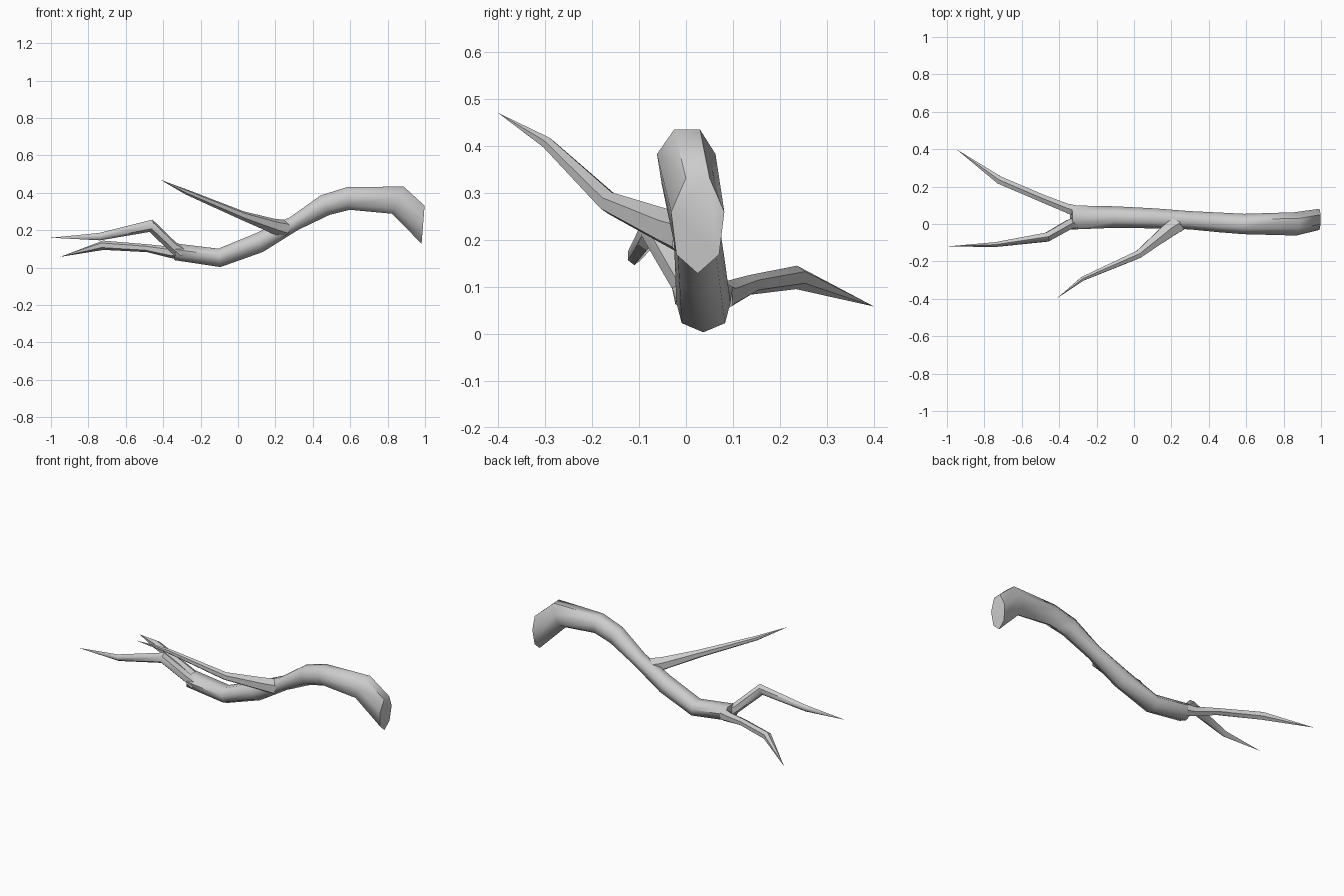
import bpy, bmesh, math
from mathutils import Vector

if "Cube" in bpy.data.objects:
    bpy.data.objects.remove(bpy.data.objects["Cube"])


def limb(name, rings, sides=7, end_dir=None, cap=False):
    """Tube through rings (x, y, z, half width, half height); zero width makes a pointed tip."""
    bm = bmesh.new()
    pts = [Vector(r[:3]) for r in rings]
    loops = []
    for i, (x, y, z, rw, rh) in enumerate(rings):
        if rw == 0:
            loops.append([bm.verts.new(pts[i])])
            continue
        before = (pts[i] - pts[i - 1]).normalized() if i else Vector()
        after = (pts[i + 1] - pts[i]).normalized() if i < len(pts) - 1 else Vector()
        t = (before + after).normalized()
        if i == 0 and end_dir:
            t = Vector(end_dir).normalized()
        side = t.cross(Vector((0, 0, 1))).normalized()
        up = side.cross(t)
        # one corner of each ring points straight down
        loops.append([bm.verts.new(pts[i] + side * rw * math.sin(a) - up * rh * math.cos(a))
                      for a in (2 * math.pi * k / sides for k in range(sides))])
    for a, b in zip(loops, loops[1:]):
        for k in range(sides):
            n = (k + 1) % sides
            if len(b) == 1:
                bm.faces.new((a[k], a[n], b[0]))
            else:
                bm.faces.new((a[k], a[n], b[n], b[k]))
    if cap:
        for ring in (loops[0], loops[-1]):
            if len(ring) > 1:
                bm.faces.new(ring)
    bmesh.ops.recalc_face_normals(bm, faces=bm.faces)
    me = bpy.data.meshes.new(name)
    bm.to_mesh(me)
    bm.free()
    ob = bpy.data.objects.new(name, me)
    bpy.context.collection.objects.link(ob)
    bpy.ops.object.select_all(action='DESELECT')
    ob.select_set(True)
    bpy.context.view_layer.objects.active = ob
    bpy.ops.object.shade_smooth_by_angle(angle=math.radians(55))
    return ob


# crooked main stem, from the thick broken end to the fork
limb("main_stem", [
    (0.99, 0.025, 0.235, 0.058, 0.107),
    (0.855, 0.0, 0.365, 0.064, 0.083),
    (0.59, 0.0, 0.373, 0.056, 0.064),
    (0.465, 0.008, 0.337, 0.054, 0.06),
    (0.30, 0.02, 0.238, 0.05, 0.042),
    (0.11, 0.03, 0.135, 0.055, 0.056),
    (-0.10, 0.037, 0.055, 0.059, 0.052),
    (-0.335, 0.035, 0.087, 0.066, 0.047),
], end_dir=(-1, 0, 0.08), cap=True)

# long side twig
limb("side_twig", [
    (0.25, 0.01, 0.208, 0.05, 0.048),
    (0.19, -0.03, 0.222, 0.045, 0.04),
    (0.025, -0.162, 0.278, 0.024, 0.024),
    (-0.275, -0.293, 0.404, 0.013, 0.014),
    (-0.415, -0.40, 0.47, 0, 0),
], sides=6)

# low twig of the fork
limb("fork_twig_low", [
    (-0.31, 0.07, 0.08, 0.034, 0.038),
    (-0.36, 0.085, 0.082, 0.028, 0.03),
    (-0.485, 0.135, 0.104, 0.024, 0.021),
    (-0.72, 0.235, 0.12, 0.024, 0.025),
    (-0.95, 0.40, 0.058, 0, 0),
], sides=6)

# high kinked twig of the fork
limb("fork_twig_high", [
    (-0.30, 0.01, 0.08, 0.036, 0.04),
    (-0.345, -0.002, 0.108, 0.03, 0.03),
    (-0.465, -0.07, 0.224, 0.028, 0.034),
    (-0.74, -0.11, 0.166, 0.015, 0.02),
    (-1.0, -0.12, 0.16, 0, 0),
], sides=6)
